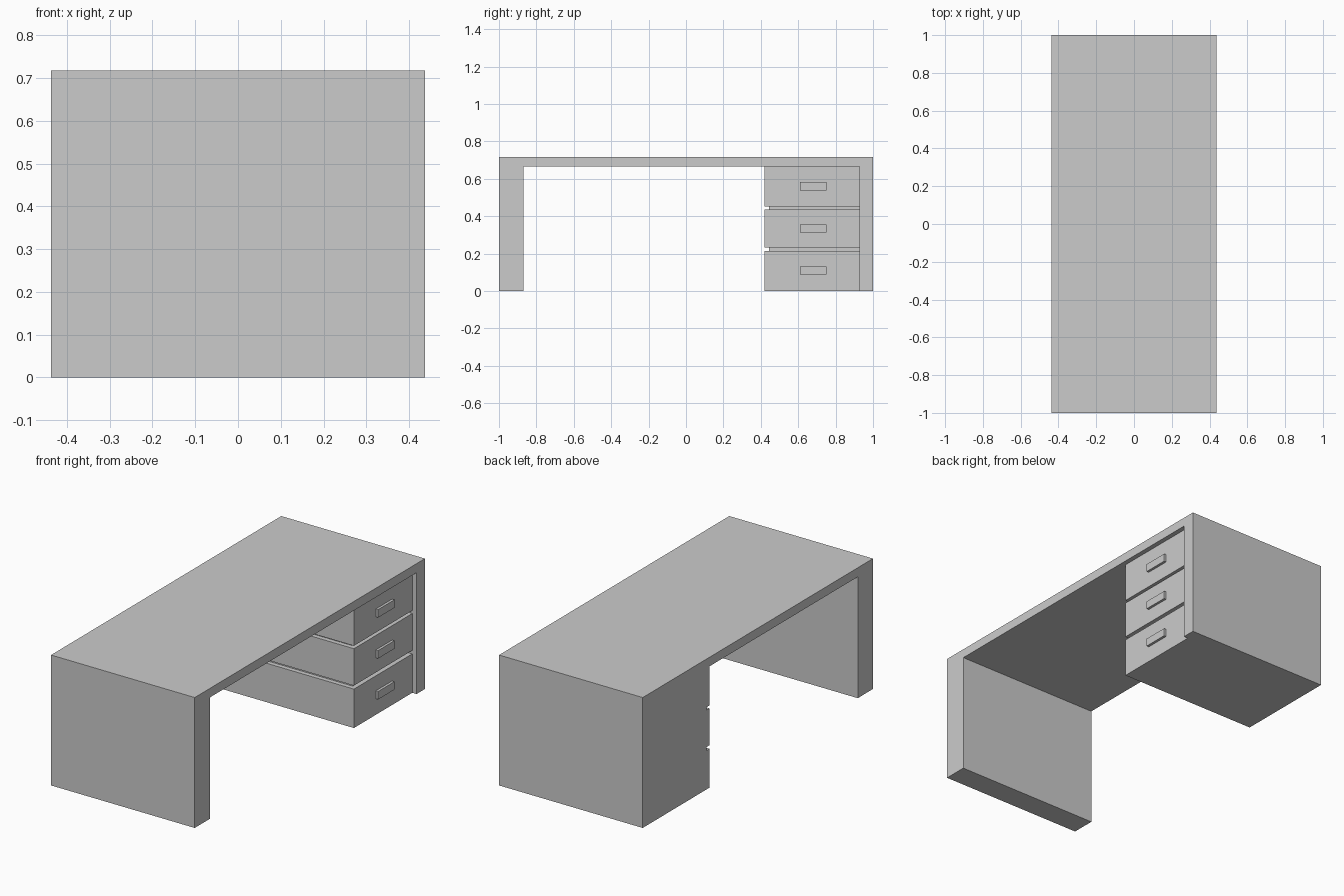
import bpy, bmesh

if "Cube" in bpy.data.objects:
    bpy.data.objects.remove(bpy.data.objects["Cube"])

HX, TOP, UNDER = 0.437, 0.717, 0.667     # half depth, desk top, underside of top
LEG_L, PED, LEG_R = -0.868, 0.42, 0.927  # inner leg face, pedestal side, right panel
FRONT, GROOVE = 0.411, 0.025             # drawer front plane, groove depth


def prism(name, pts, axis, lo, hi):
    """Extrude a profile along x (points are y, z) or along z (points are x, y)."""
    place = (lambda p: (lo, p[0], p[1])) if axis == 'x' else (lambda p: (p[0], p[1], lo))
    bm = bmesh.new()
    face = bm.faces.new([bm.verts.new(place(p)) for p in pts])
    new = bmesh.ops.extrude_face_region(bm, geom=[face])['geom']
    d = hi - lo
    bmesh.ops.translate(bm, vec=(d, 0, 0) if axis == 'x' else (0, 0, d),
                        verts=[v for v in new if isinstance(v, bmesh.types.BMVert)])
    bmesh.ops.recalc_face_normals(bm, faces=bm.faces)
    me = bpy.data.meshes.new(name)
    bm.to_mesh(me)
    bm.free()
    ob = bpy.data.objects.new(name, me)
    bpy.context.collection.objects.link(ob)
    return ob


def rect(a0, a1, b0, b1):
    return [(a0, b0), (a1, b0), (a1, b1), (a0, b1)]


def cut(target, cutter):
    mod = target.modifiers.new("cut", 'BOOLEAN')
    mod.operation, mod.solver, mod.object = 'DIFFERENCE', 'EXACT', cutter
    bpy.context.view_layer.objects.active = target
    bpy.ops.object.modifier_apply(modifier=mod.name)
    bpy.data.objects.remove(cutter)


# Desk body: top, left leg and drawer pedestal in one silhouette
desk = prism("desk_body", [(-1, 0), (LEG_L, 0), (LEG_L, UNDER), (PED, UNDER),
                           (PED, 0), (1, 0), (1, TOP), (-1, TOP)], 'x', -HX, HX)

# Set the drawer fronts back from the frame
cut(desk, prism("front_recess", rect(0.3, LEG_R, -0.1, UNDER), 'x', FRONT, 0.6))

# Grooves between drawers, wrapping the front and the inner side
xg, yg = FRONT - GROOVE, PED + GROOVE
for z0, z1 in ((0.214, 0.233), (0.436, 0.452)):
    cut(desk, prism("groove", [(-0.6, 0.3), (0.6, 0.3), (0.6, LEG_R),
                               (xg, LEG_R), (xg, yg), (-0.6, yg)], 'z', z0, z1))

# Drawer handles
for i in range(3):
    z = 0.11 + 0.225 * i
    prism(f"drawer_handle_{i + 1}", rect(0.61, 0.752, z - 0.022, z + 0.022),
          'x', FRONT, FRONT + 0.014)
